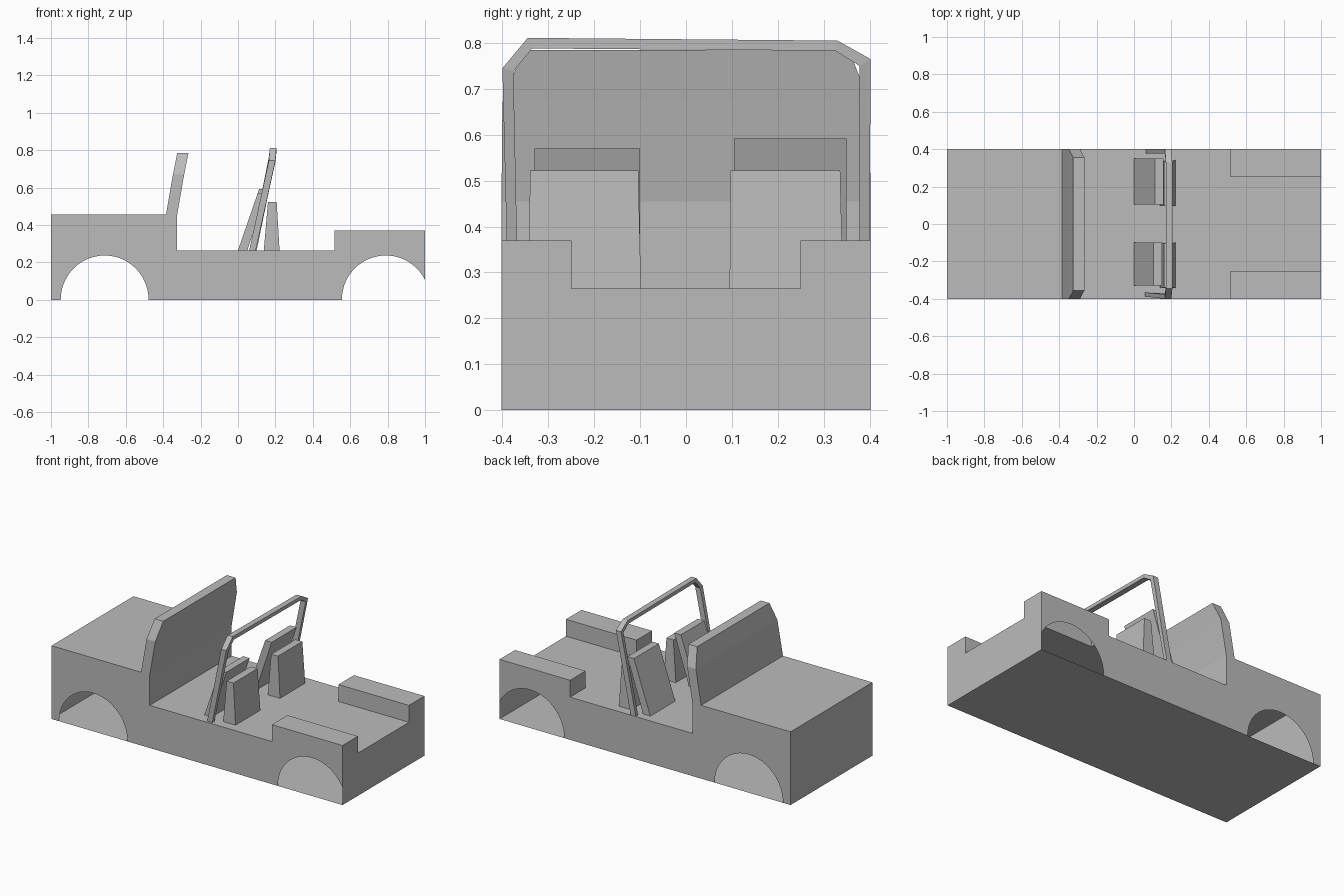
import bpy, bmesh, math

if "Cube" in bpy.data.objects:
    bpy.data.objects.remove(bpy.data.objects["Cube"], do_unlink=True)

grey = bpy.data.materials.new("plain_grey")
grey.use_nodes = True
grey.diffuse_color = (0.5, 0.5, 0.5, 1)
grey.node_tree.nodes["Principled BSDF"].inputs["Base Color"].default_value = (0.5, 0.5, 0.5, 1)


def make(name, polygons):
    """Join polygons (lists of points) into one flat-shaded mesh."""
    bm = bmesh.new()
    for poly in polygons:
        bm.faces.new([bm.verts.new(p) for p in poly])
    bmesh.ops.remove_doubles(bm, verts=bm.verts, dist=0.0005)
    bmesh.ops.recalc_face_normals(bm, faces=bm.faces)
    mesh = bpy.data.meshes.new(name)
    bm.to_mesh(mesh)
    bm.free()
    mesh.materials.append(grey)
    obj = bpy.data.objects.new(name, mesh)
    bpy.context.collection.objects.link(obj)
    return obj


def loft(name, rings):
    """Closed solid through rings of equal point count."""
    polys = [rings[0], rings[-1]]
    for a, b in zip(rings, rings[1:]):
        n = len(a)
        polys += [[a[i], a[(i + 1) % n], b[(i + 1) % n], b[i]] for i in range(n)]
    return make(name, polys)


def level(x0, x1, y0, y1, z):
    """Horizontal rectangular ring."""
    return [(x0, y0, z), (x1, y0, z), (x1, y1, z), (x0, y1, z)]


# Main body dimensions
W, INNER = 0.402, 0.25
HOOD, DECK, FENDER = 0.455, 0.265, 0.37
DASH, BED = -0.325, 0.515
R = 0.235


def arch(cx, start, steps=24):
    """Wheel opening in the side panel, from rear to front."""
    angles = [start + (math.pi - start) * i / steps for i in range(steps + 1)]
    return [(cx + R * math.cos(a), R * math.sin(a) * 1.01) for a in angles]


# Hollow body shell with open wheel arches
outline = [(-1, 0), (-1, HOOD), (DASH, HOOD), (DASH, DECK), (BED, DECK), (BED, FENDER), (1, FENDER)]
outline += arch(0.79, math.acos(0.21 / R)) + arch(-0.713, 0)


def wall(x, z0, z1, y0=-W, y1=W):
    return [(x, y0, z0), (x, y1, z0), (x, y1, z1), (x, y0, z1)]


panels = [
    level(-1, 1, -W, W, 0),
    level(-1, DASH, -W, W, HOOD),
    wall(-1, 0, HOOD),
    wall(DASH, DECK, HOOD),
    [(DASH, -W, DECK), (BED, -W, DECK), (BED, -INNER, DECK), (1, -INNER, DECK),
     (1, INNER, DECK), (BED, INNER, DECK), (BED, W, DECK), (DASH, W, DECK)],
    [(1, -W, 0), (1, W, 0), (1, W, FENDER), (1, INNER, FENDER),
     (1, INNER, DECK), (1, -INNER, DECK), (1, -INNER, FENDER), (1, -W, FENDER)],
]
for s in (-1, 1):
    panels.append([(x, s * W, z) for x, z in outline])
    # Raised rear fender: top, front and inner faces
    panels.append(level(BED, 1, s * INNER, s * W, FENDER))
    panels.append(wall(BED, DECK, FENDER, s * INNER, s * W))
    panels.append([(BED, s * INNER, DECK), (1, s * INNER, DECK),
                   (1, s * INNER, FENDER), (BED, s * INNER, FENDER)])
make("body_shell", panels)

# Raked windshield with clipped upper corners
loft("windshield", [level(-0.385, DASH, -W, W, HOOD),
                    level(-0.348, -0.288, -0.4, 0.4, 0.67),
                    level(-0.325, -0.265, -0.355, 0.355, 0.785)])

# Reclined front panels and tapered rear panels of the two seats
for side, y0, y1, top in (("right", -0.33, -0.1, 0.57), ("left", 0.105, 0.35, 0.592)):
    lean = (top - DECK) * 0.345
    loft(side + "_seat_front", [level(0, 0.05, y0, y1, DECK),
                                level(lean, lean + 0.045, y0, y1, top)])
for side, y0, y1 in (("right", -0.342, -0.098), ("left", 0.095, 0.342)):
    loft(side + "_seat_back", [level(0.138, 0.222, y0, y1, DECK),
                               level(0.16, 0.207, y0 + 0.002, y1 - 0.006, 0.522)])


# Roll bar swept from one foot to the other
def section(x0, x1, outer, inner):
    return [(x0, *outer), (x1, *outer), (x1, *inner), (x0, *inner)]


loft("roll_bar", [
    section(0.06, 0.095, (-0.388, DECK), (-0.366, DECK)),
    section(0.165, 0.2, (-0.4, 0.745), (-0.376, 0.738)),
    section(0.17, 0.205, (-0.345, 0.811), (-0.335, 0.788)),
    section(0.17, 0.205, (0.33, 0.805), (0.325, 0.783)),
    section(0.165, 0.2, (0.402, 0.765), (0.378, 0.75)),
    section(0.065, 0.1, (0.4, DECK), (0.378, DECK)),
])
